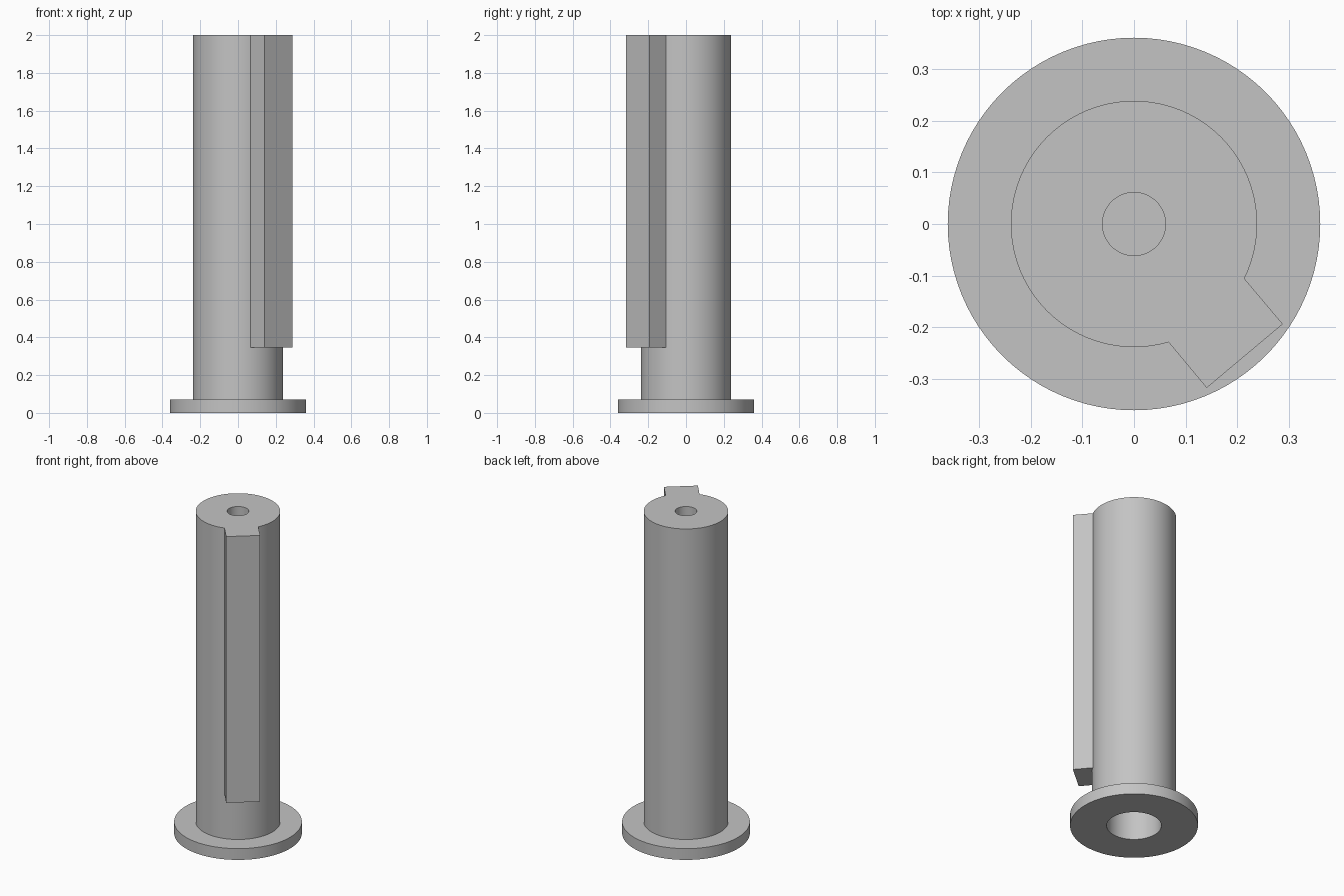
import bpy, bmesh, math
from mathutils import Vector

cube = bpy.data.objects.get("Cube")
if cube:
    bpy.data.objects.remove(cube, do_unlink=True)

grey = bpy.data.materials.new("plain grey")
grey.use_nodes = True
colour = (0.55, 0.55, 0.55, 1)
grey.diffuse_color = colour
grey.node_tree.nodes["Principled BSDF"].inputs["Base Color"].default_value = colour

SIDES = 96
HEIGHT = 2.0
SHAFT_R, FLANGE_R = 0.238, 0.36
FLANGE_TOP = 0.07
BORE_R, BORE_TOP = 0.154, 1.0
PILOT_R, PILOT_FLOOR = 0.061, 1.6


def finish(name, bm):
    bmesh.ops.remove_doubles(bm, verts=bm.verts, dist=1e-5)
    bmesh.ops.recalc_face_normals(bm, faces=bm.faces)
    mesh = bpy.data.meshes.new(name)
    bm.to_mesh(mesh)
    bm.free()
    mesh.materials.append(grey)
    obj = bpy.data.objects.new(name, mesh)
    bpy.context.collection.objects.link(obj)
    bpy.ops.object.select_all(action="DESELECT")
    obj.select_set(True)
    bpy.context.view_layer.objects.active = obj
    bpy.ops.object.shade_smooth_by_angle(angle=math.radians(30))
    return obj


def lathe(name, profile, closed=False):
    """Turn a (radius, height) profile around the z axis."""
    bm = bmesh.new()
    verts = [bm.verts.new((r, 0, z)) for r, z in profile]
    pairs = list(zip(verts, verts[1:]))
    if closed:
        pairs.append((verts[-1], verts[0]))
    edges = [bm.edges.new(p) for p in pairs]
    bmesh.ops.spin(bm, geom=verts + edges, cent=(0, 0, 0), axis=(0, 0, 1),
                   angle=math.tau, steps=SIDES, use_merge=True)
    return finish(name, bm)


# Base flange with the bore running through it
lathe("base_flange", [(BORE_R, 0), (FLANGE_R, 0),
                      (FLANGE_R, FLANGE_TOP), (BORE_R, FLANGE_TOP)], closed=True)

# Shaft with a wide bore below and a blind pilot hole in the top
lathe("shaft", [(0, PILOT_FLOOR), (PILOT_R, PILOT_FLOOR), (PILOT_R, HEIGHT),
                (SHAFT_R, HEIGHT), (SHAFT_R, FLANGE_TOP), (BORE_R, FLANGE_TOP),
                (BORE_R, BORE_TOP), (0, BORE_TOP)])

# Raised key along the shaft, its inner side curved to fit
KEY_ANGLE = math.radians(-50)
KEY_HALF, KEY_REACH, KEY_BOTTOM = 0.096, 0.333, 0.345
out = Vector((math.cos(KEY_ANGLE), math.sin(KEY_ANGLE), 0))
side = Vector((-out.y, out.x, 0))
spread = math.asin(KEY_HALF / SHAFT_R)
outline = [out * KEY_REACH - side * KEY_HALF, out * KEY_REACH + side * KEY_HALF]
for i in range(13):
    a = spread * (1 - i / 6)
    outline.append((out * math.cos(a) + side * math.sin(a)) * (SHAFT_R - 0.001))
bm = bmesh.new()
base = bm.faces.new([bm.verts.new(p + Vector((0, 0, KEY_BOTTOM))) for p in outline])
top = bmesh.ops.extrude_face_region(bm, geom=[base], use_keep_orig=True)
bmesh.ops.translate(bm, vec=(0, 0, HEIGHT - KEY_BOTTOM),
                    verts=[g for g in top["geom"] if isinstance(g, bmesh.types.BMVert)])
finish("shaft_key", bm)
